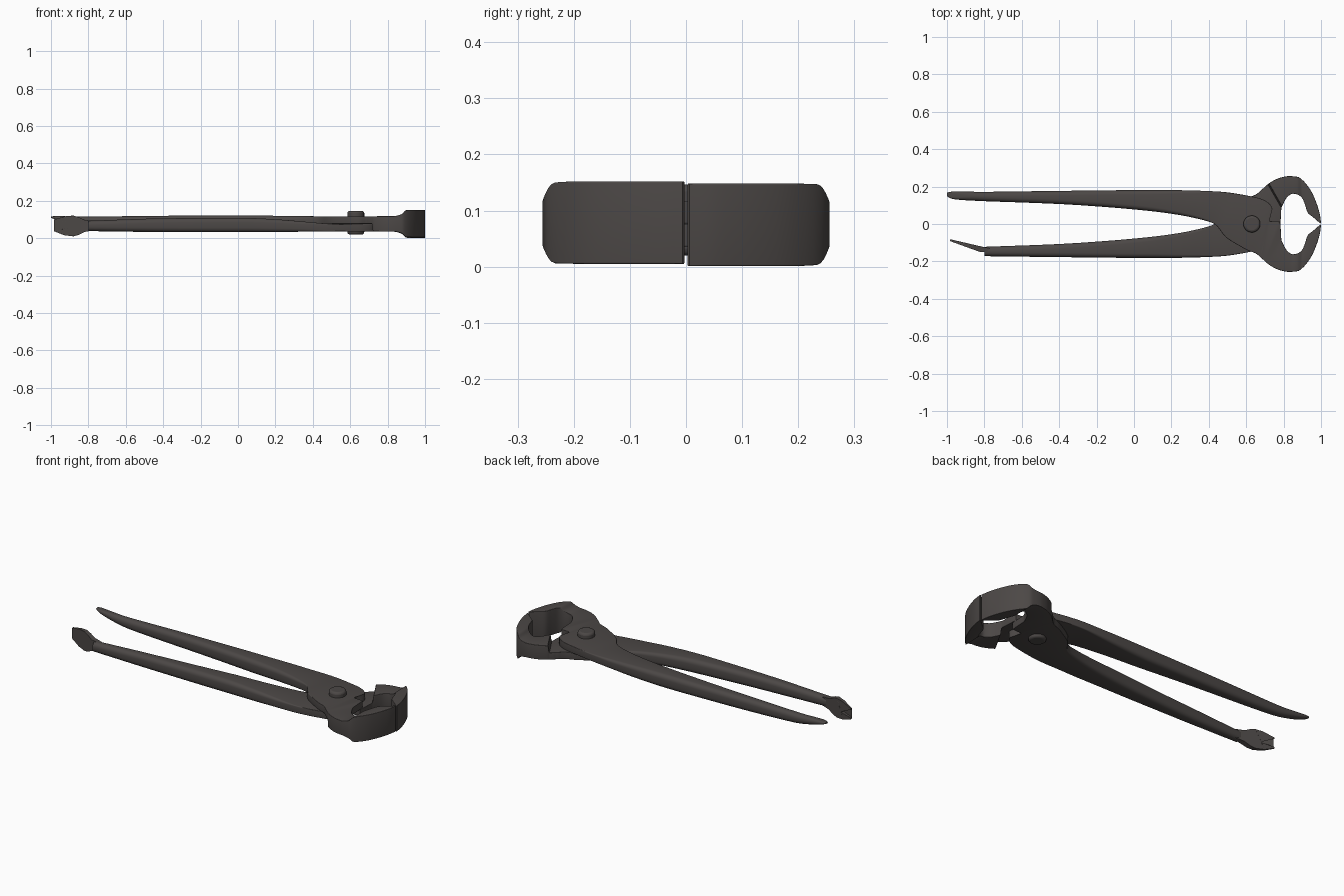
import bpy, bmesh, math
from mathutils import Vector

if "Cube" in bpy.data.objects:
    bpy.data.objects.remove(bpy.data.objects["Cube"])

steel = bpy.data.materials.new("dark_forged_steel")
steel.diffuse_color = (0.072, 0.064, 0.061, 1)
steel.use_nodes = True
steel.node_tree.nodes["Principled BSDF"].inputs["Base Color"].default_value = steel.diffuse_color

FLIP = 0.153  # second half is the first one turned over: y -> -y, z -> FLIP - z


def finish(name, bm, bevel=0):
    bmesh.ops.recalc_face_normals(bm, faces=bm.faces)
    me = bpy.data.meshes.new(name)
    bm.to_mesh(me)
    bm.free()
    ob = bpy.data.objects.new(name, me)
    bpy.context.collection.objects.link(ob)
    me.materials.append(steel)
    if bevel:
        mod = ob.modifiers.new("soft_edges", 'BEVEL')
        mod.width = bevel
        mod.segments = 3
        mod.limit_method = 'ANGLE'
        mod.angle_limit = math.radians(35)
    bpy.ops.object.select_all(action='DESELECT')
    ob.select_set(True)
    bpy.context.view_layer.objects.active = ob
    bpy.ops.object.shade_smooth_by_angle(angle=math.radians(32))
    return ob


def refine(rows, steps=4):
    """Smooth, overshoot-free interpolation between section rows."""
    n = len(rows)

    def slope(i, k):
        if i in (0, n - 1):
            return rows[min(i + 1, n - 1)][k] - rows[max(i - 1, 0)][k]
        d0, d1 = rows[i][k] - rows[i - 1][k], rows[i + 1][k] - rows[i][k]
        return 0 if d0 * d1 <= 0 else 2 * d0 * d1 / (d0 + d1)

    out = []
    for i in range(n - 1):
        for s in range(steps):
            t = s / steps
            h = (2*t**3 - 3*t*t + 1, t**3 - 2*t*t + t, 3*t*t - 2*t**3, t**3 - t*t)
            out.append([h[0] * rows[i][k] + h[1] * slope(i, k)
                        + h[2] * rows[i + 1][k] + h[3] * slope(i + 1, k)
                        for k in range(len(rows[0]))])
    return out + [list(rows[-1])]


def ring(ax, ay, bx, by, z0, z1, r):
    """Rounded rectangle standing on the line a-b, from z0 to z1."""
    a, b = Vector((ax, ay, 0)), Vector((bx, by, 0))
    u, c = (b - a).normalized(), (a + b) / 2
    w, h = (b - a).length / 2, (z1 - z0) / 2
    r = min(r, 0.9 * w, 0.9 * h)
    pts = []
    for k, (sx, sz) in enumerate(((1, 1), (-1, 1), (-1, -1), (1, -1))):
        for j in range(5):
            ang = math.radians(90 * k + 22.5 * j)
            p = c + u * (sx * (w - r) + r * math.cos(ang))
            p.z = (z0 + z1) / 2 + sz * (h - r) + r * math.sin(ang)
            pts.append(p)
    return pts


def loft(name, rows, flip):
    bm = bmesh.new()
    rings = []
    for row in refine(rows):
        pts = ring(*row)
        if flip:
            pts = [Vector((p.x, -p.y, FLIP - p.z)) for p in pts]
        rings.append([bm.verts.new(p) for p in pts])
    for q, s in zip(rings, rings[1:]):
        for i in range(len(q)):
            j = (i + 1) % len(q)
            bm.faces.new((q[i], q[j], s[j], s[i]))
    bm.faces.new(rings[0])
    bm.faces.new(rings[-1])
    return finish(name, bm)


# Handle sections: x, outer y, inner y, bottom z, top z, corner radius
tip = [(-1.0, .168, .148, .109, .117, .004), (-.97, .173, .134, .099, .118, .012),
       (-.9, .173, .127, .078, .117, .02)]
handle = [(-.8, .172, .122, .06, .115, .022), (-.4, .177, .107, .047, .120, .024),
          (0, .181, .078, .044, .121, .024), (.2, .181, .055, .052, .12, .02),
          (.35, .178, .026, .064, .118, .014)]
# Hub and jaw sections: a edge x y, b edge x y, bottom z, top z, radius
head = [(.47, .172, .43, 0, .074, .117, .006), (.55, .162, .49, -.07, .077, .117, .004),
        (.61, .151, .56, -.115, .077, .117, .003), (.67, .138, .61, -.142, .077, .117, .003),
        (.72, .112, .65, -.157, .077, .117, .003), (.74, .08, .67, -.172, .077, .117, .003),
        (.72, .037, .68, -.182, .077, .117, .003), (.725, .016, .69, -.19, .077, .117, .003),
        (.78, .012, .698, -.198, .077, .117, .003),
        (.788, -.085, .715, -.212, .077, .117, .003)]
jaw = [(.792, -.095, .722, -.218, .037, .117, .003), (.82, -.145, .78, -.247, .036, .118, .003),
       (.85, -.162, .83, -.256, .036, .118, .003), (.877, -.156, .875, -.252, .026, .129, .003),
       (.9, -.137, .9, -.236, .006, .15, .003), (.915, -.1, .945, -.18, .005, .152, .003),
       (.928, -.062, .98, -.1, .005, .152, .003), (.96, -.034, .995, -.045, .005, .152, .003),
       (.996, -.003, 1.0, -.006, .005, .152, .002)]


def widen(rows):
    return [(x, a, x, b, z0, z1, r) for x, a, b, z0, z1, r in rows]


loft("upper_half_with_tapered_handle", widen(tip + handle) + head + jaw, False)
loft("lower_half_with_fork_handle", widen(handle) + head + jaw, True)

# Forked nail-puller end: side outline given a wedge thickness
outline = [(-.77, .092), (-.82, .098), (-.85, .112), (-.88, .121), (-.92, .118), (-.985, .1),
           (-.985, .093), (-.91, .087), (-.888, .078), (-.888, .064), (-.91, .053),
           (-.985, .046), (-.985, .038), (-.93, .016), (-.88, .01), (-.85, .018),
           (-.82, .034), (-.77, .042)]
bm = bmesh.new()


def side(y_start, y_end):
    return [bm.verts.new((x, y_start + (y_end - y_start) * (-.8 - x) / .185, z))
            for x, z in outline]


outer, inner = side(-.158, -.091), side(-.124, -.081)
for i in range(len(outer)):
    j = (i + 1) % len(outer)
    bm.faces.new((outer[i], outer[j], inner[j], inner[i]))
bm.faces.new(outer)
bm.faces.new(inner)
# pull the buried root inside the handle
for v in bm.verts:
    if v.co.x > -.78:
        v.co.y = -.15 if v.co.y < -.14 else -.13
bmesh.ops.triangulate(bm, faces=[f for f in bm.faces if len(f.verts) > 4])
finish("fork_end", bm, bevel=.003)

# Pivot rivet with rounded heads
bm = bmesh.new()
bmesh.ops.create_cone(bm, cap_ends=True, segments=40, radius1=.045, radius2=.045, depth=.126)
bmesh.ops.translate(bm, verts=bm.verts, vec=(.63, 0, .083))
finish("pivot_rivet", bm, bevel=.012)
